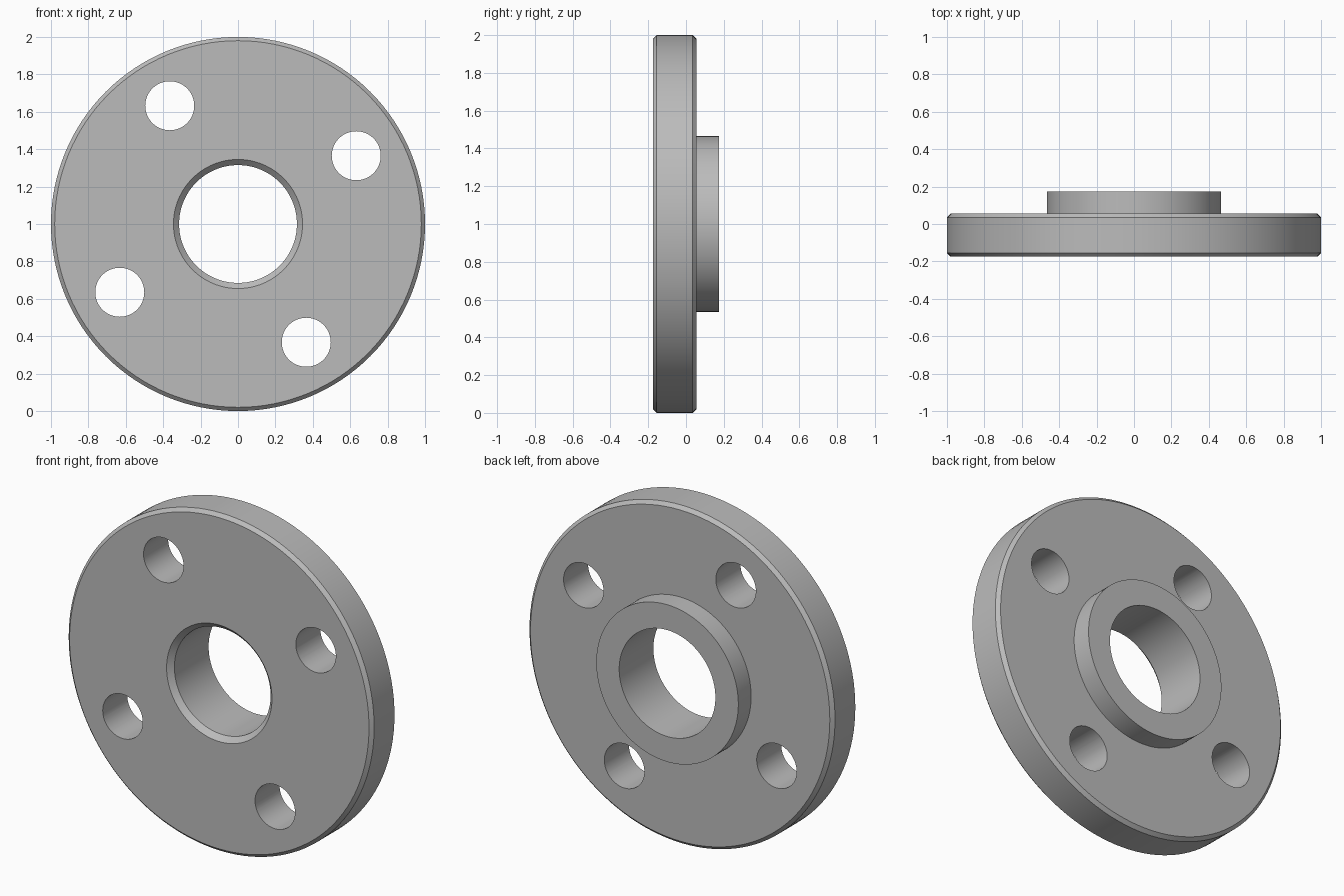
import bpy
import bmesh
from math import cos, sin, pi, radians

SEGMENTS = 128
FRONT, STEP, BACK = -0.175, 0.055, 0.175
BEVEL = 0.02
BORE, BORE_BEVEL = 0.315, 0.03
HUB_RADIUS = 0.465
BOLT_CIRCLE, BOLT_RADIUS = 0.73, 0.131

if "Cube" in bpy.data.objects:
    bpy.data.objects.remove(bpy.data.objects["Cube"], do_unlink=True)

# One plain grey metal
steel = bpy.data.materials.new("steel grey")
steel.use_nodes = True
steel.diffuse_color = (0.5, 0.5, 0.5, 1)
steel.node_tree.nodes["Principled BSDF"].inputs["Base Color"].default_value = (0.5, 0.5, 0.5, 1)


def lathe(name, profile):
    """Turn a closed (radius, y) profile around the y axis at height 1."""
    bm = bmesh.new()
    rings = []
    for i in range(SEGMENTS):
        a = 2 * pi * i / SEGMENTS
        rings.append([bm.verts.new((r * cos(a), y, 1 + r * sin(a))) for r, y in profile])
    n = len(profile)
    for i, ring in enumerate(rings):
        following = rings[(i + 1) % SEGMENTS]
        for j in range(n):
            k = (j + 1) % n
            bm.faces.new((ring[j], ring[k], following[k], following[j]))
    bmesh.ops.recalc_face_normals(bm, faces=bm.faces)
    mesh = bpy.data.meshes.new(name)
    bm.to_mesh(mesh)
    bm.free()
    obj = bpy.data.objects.new(name, mesh)
    bpy.context.collection.objects.link(obj)
    mesh.materials.append(steel)
    return obj


# Disc, raised hub and bore turned as one body
flange = lathe("flange", [
    (BORE, FRONT + BORE_BEVEL), (BORE + BORE_BEVEL, FRONT),
    (1 - BEVEL, FRONT), (1, FRONT + BEVEL),
    (1, STEP - BEVEL), (1 - BEVEL, STEP),
    (HUB_RADIUS, STEP), (HUB_RADIUS, BACK), (BORE, BACK),
])

# Four bolt holes, cut through the disc
for i in range(4):
    a = radians(30 + 90 * i)
    bpy.ops.mesh.primitive_cylinder_add(
        vertices=64, radius=BOLT_RADIUS, depth=1, rotation=(pi / 2, 0, 0),
        location=(BOLT_CIRCLE * cos(a), 0, 1 + BOLT_CIRCLE * sin(a)))
    drill = bpy.context.object
    drill.name = f"bolt_hole_cutter_{i + 1}"
    drill.data.materials.append(steel)
    cut = flange.modifiers.new(f"bolt_hole_{i + 1}", "BOOLEAN")
    cut.operation, cut.solver, cut.object = "DIFFERENCE", "EXACT", drill
    bpy.context.view_layer.objects.active = flange
    bpy.ops.object.modifier_apply(modifier=cut.name)
    bpy.data.objects.remove(drill, do_unlink=True)

# Smooth round walls, crisp edges
bpy.ops.object.select_all(action="DESELECT")
flange.select_set(True)
bpy.context.view_layer.objects.active = flange
bpy.ops.object.shade_smooth_by_angle(angle=radians(30))
